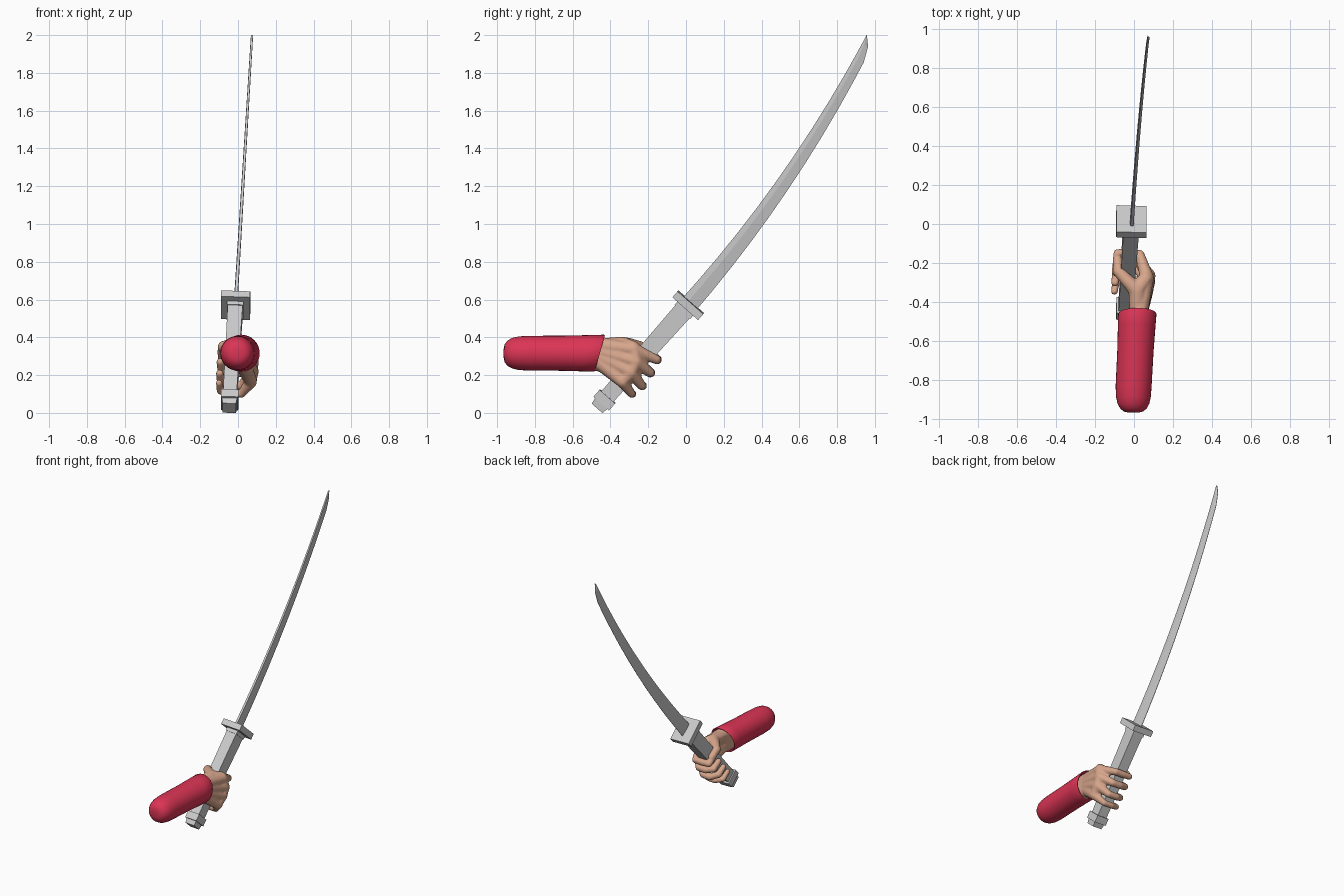
import bpy, bmesh, math
from mathutils import Vector as V

if "Cube" in bpy.data.objects:
    bpy.data.objects.remove(bpy.data.objects["Cube"])

# Sword frame: D runs up the handle, W towards the cutting edge, S sideways
G = V((-0.013, 0.012, 0.57))
D = V((0.046, 0.662, 0.748)).normalized()
W = D.cross(V((1, 0, 0))).normalized()
S = W.cross(D)


def loc(s, w, t):
    return G + S * s + W * w + D * t


def material(name, col):
    m = bpy.data.materials.new(name)
    m.diffuse_color = (*col, 1)
    m.use_nodes = True
    m.node_tree.nodes["Principled BSDF"].inputs["Base Color"].default_value = m.diffuse_color
    return m


def add_object(name, bm, mat=None):
    bmesh.ops.recalc_face_normals(bm, faces=bm.faces[:])
    me = bpy.data.meshes.new(name)
    bm.to_mesh(me)
    bm.free()
    ob = bpy.data.objects.new(name, me)
    bpy.context.scene.collection.objects.link(ob)
    if mat:
        me.materials.append(mat)
    return ob


def loft(name, rings, mat=None):
    bm = bmesh.new()
    vs = [[bm.verts.new(p) for p in r] for r in rings]
    n = len(rings[0])
    for a, b in zip(vs, vs[1:]):
        for i in range(n):
            j = (i + 1) % n
            bm.faces.new((a[i], a[j], b[j], b[i]))
    bm.faces.new(vs[0])
    bm.faces.new(vs[-1])
    return add_object(name, bm, mat)


def bar(name, stations):
    # rectangular bar along the handle: (t, half side, half depth)
    return loft(name, [[loc(a * s, b * w, t) for a, b in ((-1, -1), (1, -1), (1, 1), (-1, 1))]
                       for t, s, w in stations])


# Handle, guard and pommel
bar("handle", [(-0.67, 0.036, 0.042), (0, 0.04, 0.052)])
bar("handle_collar", [(-0.045, 0.044, 0.056), (0, 0.044, 0.056)])
bar("guard", [(-0.021, 0.077, 0.091), (0.021, 0.077, 0.091)])
bar("pommel_band", [(-0.695, 0.046, 0.055), (-0.645, 0.046, 0.055)])
bar("pommel_cap", [(-0.728, 0.036, 0.038), (-0.69, 0.04, 0.044)])

# Curved single-edged blade with a flat spine
start, end, bow = V((0, 0.01, 0.64)), V((0, 0.956, 2.0)), 0.05
chord = end - start
side = V((0, chord.z, -chord.y)).normalized()
rings = []
for f in [-0.04, 0.05, 0.15, 0.25, 0.35, 0.45, 0.55, 0.65, 0.75, 0.85, 0.92, 0.97, 1]:
    p = start + chord * f + side * (4 * bow * f * (1 - f))
    tan = (chord + side * (4 * bow * (1 - 2 * f))).normalized()
    nrm = V((0, tan.z, -tan.y))
    wid = 0.096 - 0.044 * f
    if f > 0.92:
        wid = 0.036 if f < 1 else 0.002
    th = 0.010 - 0.004 * f
    ring = []
    for s, w in ((-0.8, 0), (0.8, 0), (1, 0.35), (0.15, 1), (-0.15, 1), (-1, 0.35)):
        q = p + nrm * (w * wid)
        q.x = -0.013 + 0.061 * (q.z - 0.57) + s * th
        ring.append(q)
    rings.append(ring)
loft("blade", rings)

# Sleeve: rounded at the elbow, slanted open cuff
red = material("sleeve_red", (0.71, 0.035, 0.09))
prof = [(-0.965, 0.025, 0), (-0.96, 0.048, 0), (-0.945, 0.067, 0), (-0.92, 0.081, 0),
        (-0.885, 0.089, 0), (-0.83, 0.092, 0), (-0.65, 0.093, 0.1), (-0.53, 0.096, 0.24),
        (-0.462, 0.098, 0.28), (-0.456, 0.094, 0.28), (-0.462, 0.086, 0.28), (-0.52, 0.08, 0.28)]
rings = []
for y, r, k in prof:
    u = max(0, (y + 0.85) / 0.39)
    ring = []
    for i in range(32):
        a = 2 * math.pi * i / 32
        dz = r * math.sin(a)
        ring.append(V((-0.003 + 0.02 * u + r * math.cos(a), y + k * dz, 0.316 + dz)))
    rings.append(ring)
sleeve = loft("sleeve", rings, red)

# Hand: chains of balls fused into one smooth skin
skin = material("skin", (0.68, 0.38, 0.26))
hand_bm = bmesh.new()


def chain(points):
    for (p, r), (q, s) in zip(points, points[1:]):
        p, q = V(p), V(q)
        n = max(2, int((q - p).length / 0.008))
        for i in range(n + 1):
            f = i / n
            res = bmesh.ops.create_icosphere(hand_bm, subdivisions=2, radius=r + (s - r) * f)
            bmesh.ops.translate(hand_bm, verts=res["verts"], vec=p.lerp(q, f))


# (knuckle, handle position, outer reach, radius, wrist height)
fingers = [((0.066, -0.275, 0.335), -0.325, 0.094, 0.025, 0.355),
           ((0.074, -0.265, 0.270), -0.400, 0.114, 0.026, 0.325),
           ((0.074, -0.290, 0.215), -0.480, 0.126, 0.025, 0.295),
           ((0.068, -0.335, 0.165), -0.548, 0.112, 0.022, 0.268)]
for knuckle, t, reach, r, wz in fingers:
    chain([((0.02, -0.53, wz), 0.05), ((0.025, -0.45, wz), 0.048), (knuckle, r + 0.012),
           (loc(0.058, reach - r - 0.004, t), r), (loc(0.0, reach - r, t), r),
           (loc(-0.055, 0.068, t), r * 0.95), (loc(-0.062, 0.005, t), r * 0.85)])
# web between the knuckles
chain([(f[0], f[3] + 0.01) for f in fingers])
# thumb wrapping over the back of the handle
chain([((0.02, -0.46, 0.35), 0.045), ((0.015, -0.34, 0.36), 0.045),
       ((-0.025, -0.30, 0.362), 0.036), ((-0.078, -0.245, 0.352), 0.03),
       ((-0.084, -0.18, 0.322), 0.024)])
chain([((0.015, -0.34, 0.36), 0.045), ((0.06, -0.28, 0.345), 0.038)])
hand = add_object("hand", hand_bm, skin)
rm = hand.modifiers.new("fuse", 'REMESH')
rm.mode = 'VOXEL'
rm.voxel_size = 0.007
rm.use_smooth_shade = True
sm = hand.modifiers.new("soften", 'SMOOTH')
sm.factor = 0.5
sm.iterations = 5

# Smooth shading on the sleeve
bpy.ops.object.select_all(action='DESELECT')
sleeve.select_set(True)
bpy.context.view_layer.objects.active = sleeve
bpy.ops.object.shade_smooth_by_angle(angle=math.radians(50))
